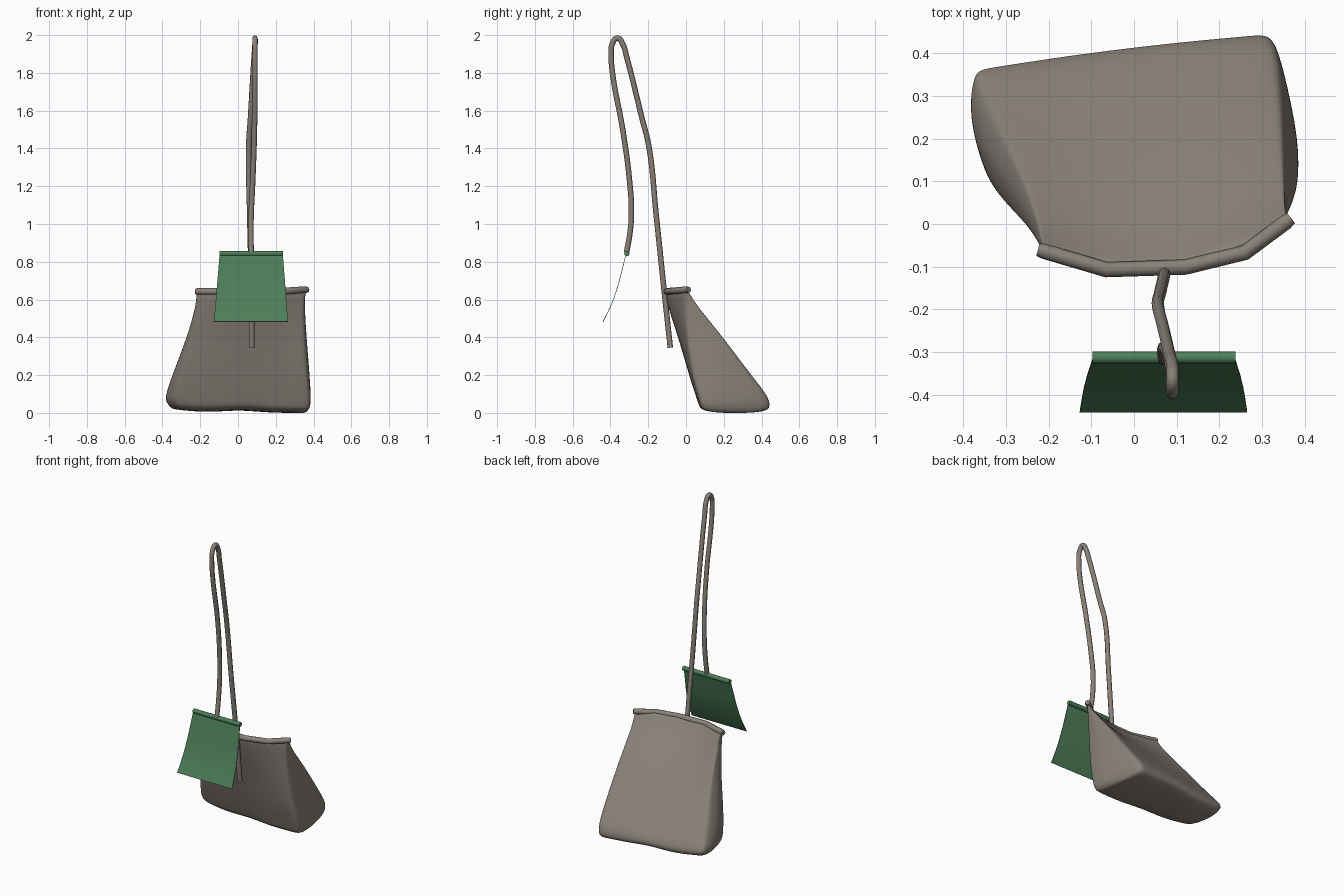
import bpy, bmesh, math
from mathutils import Vector

if "Cube" in bpy.data.objects:
    bpy.data.objects.remove(bpy.data.objects["Cube"])


def material(name, rgb):
    m = bpy.data.materials.new(name)
    m.diffuse_color = (*rgb, 1)
    m.use_nodes = True
    m.node_tree.nodes["Principled BSDF"].inputs["Base Color"].default_value = m.diffuse_color
    return m


paper = material("warm_grey_paper", (0.25, 0.22, 0.19))
green = material("tag_green", (0.075, 0.21, 0.10))


def bm_object(name, bm, mat):
    bmesh.ops.recalc_face_normals(bm, faces=bm.faces)
    me = bpy.data.meshes.new(name)
    bm.to_mesh(me)
    bm.free()
    ob = bpy.data.objects.new(name, me)
    bpy.context.collection.objects.link(ob)
    me.materials.append(mat)
    for p in me.polygons:
        p.use_smooth = True
    return ob


def tube(name, pts, radius, mat, smooth_path=False, end_scale=1):
    cu = bpy.data.curves.new(name, 'CURVE')
    cu.dimensions = '3D'
    cu.bevel_depth = radius
    cu.bevel_resolution = 2
    cu.use_fill_caps = True
    if smooth_path:
        sp = cu.splines.new('BEZIER')
        sp.bezier_points.add(len(pts) - 1)
        for bp, p in zip(sp.bezier_points, pts):
            bp.co = p
            bp.handle_left_type = bp.handle_right_type = 'AUTO'
        sp.resolution_u = 6
    else:
        sp = cu.splines.new('POLY')
        sp.points.add(len(pts) - 1)
        for sp_p, p in zip(sp.points, pts):
            sp_p.co = (*p, 1)
        sp.points[0].radius = sp.points[-1].radius = end_scale
        sp.use_smooth = True
    ob = bpy.data.objects.new(name, cu)
    bpy.context.collection.objects.link(ob)
    cu.materials.append(mat)
    return ob


# Bag: lofted rings, each from four corners, two side points and a bow
# z, front-left, front-right, right mid, back-right, back-left, left mid, front bow, back bow
LEVELS = [
    (-.002, (-.31, .125), (.350, .095), (.365, .22), (.312, .430), (-.340, .340), (-.360, .25), -.02, .005),
    (0.035, (-.338, .105), (.374, .080), (.388, .20), (.322, .450), (-.367, .368), (-.387, .26), -.025, .008),
    (0.090, (-.335, .09), (.374, .065), (.389, .19), (.330, .438), (-.368, .352), (-.390, .245), -.026, .01),
    (0.200, (-.307, .05), (.366, .03), (.384, .17), (.341, .348), (-.330, .268), (-.354, .16), -.025, .00),
    (0.420, (-.245, -.01), (.350, .0), (.364, .09), (.347, .188), (-.255, .113), (-.264, .05), -.045, -.03),
    (0.590, (-.215, -.06), (.345, -.01), (.352, .015), (.350, .042), (-.215, -.020), (-.218, -.041), -.073, -.065),
    (0.650, (-.218, -.068), (.354, -.008), (.360, .004), (.360, .016), (-.218, -.050), (-.221, -.058), -.078, -.078),
]
STEPS = (0, .06, .28, .5, .72, .94, 1)
N = len(STEPS)


def lift(x, low):
    return low * (0.018 * math.exp(-(x / 0.1) ** 2) + max(0, -x - 0.2) * 0.15)


def row(a, b, z, bow, low):
    out = []
    for s in STEPS:
        x, y = Vector(a).lerp(Vector(b), s)
        out.append((x, y + bow * (1 - (2 * s - 1) ** 2), z + lift(x, low)))
    return out


def side(a, m, b, z, low):
    a, m, b = Vector(a), Vector(m), Vector(b)
    out = []
    for s in (.12, .5, .88):
        p = a * (2 * (s - .5) * (s - 1)) + m * (4 * s * (1 - s)) + b * (2 * s * (s - .5))
        out.append((p.x, p.y, z + lift(p.x, low)))
    return out


bm = bmesh.new()
rings = []
for z, fl, fr, rm, br, bl, lm, fb, bb in LEVELS:
    low = 1 if z < 0.08 else 0
    pts = (row(fl, fr, z, fb, low) + side(fr, rm, br, z, low)
           + row(br, bl, z, bb, low) + side(bl, lm, fl, z, low))
    rings.append([bm.verts.new(p) for p in pts])
M = len(rings[0])
for lo, hi in zip(rings, rings[1:]):
    for i in range(M):
        j = (i + 1) % M
        bm.faces.new((lo[i], lo[j], hi[j], hi[i]))
# bottom and top closures
for r in (rings[0], rings[-1]):
    last = 2 * N + 2
    for i in range(N - 1):
        bm.faces.new((r[i], r[i + 1], r[last - i - 1], r[last - i]))
    bm.faces.new(r[N - 1:N + 4])
    bm.faces.new(r[last:] + [r[0]])
bag = bm_object("bag_body", bm, paper)
sub = bag.modifiers.new("smooth", 'SUBSURF')
sub.levels = sub.render_levels = 2

# Folded rim along the top of the bag
tube("bag_rim", [(-.225, -.060, .643), (-.21, -.064, .643), (-.065, -.107, .643), (.12, -.101, .643),
                 (.26, -.067, .646), (.355, .004, .652), (.368, .014, .652)], 0.018, paper, end_scale=.85)

# Looped string
tube("string", [(.073, -.083, .345), (.071, -.116, .65), (.062, -.158, 1.05), (.057, -.198, 1.42),
                (.066, -.233, 1.56), (.085, -.313, 1.88), (.09, -.334, 1.95), (.09, -.362, 1.984),
                (.09, -.390, 1.955), (.09, -.396, 1.89), (.09, -.388, 1.79), (.087, -.335, 1.5),
                (.078, -.299, 1.23), (.07, -.289, 1.06), (.068, -.297, .95), (.07, -.315, .85)],
     0.0145, paper, True)

# Tag: rolled top bar and a thin curved sheet widening downwards
tube("tag_bar", [(-.097, -.313, .843), (.238, -.313, .843)], 0.0145, green)
bm = bmesh.new()
path = [(-.318, .84), (-.334, .775), (-.355, .69), (-.382, .605), (-.41, .54), (-.44, .482)]
prev = None
for y, z in path:
    t = (.845 - z) / .36
    pair = [bm.verts.new((-.097 - .03 * t, y, z)), bm.verts.new((.237 + .028 * t, y, z))]
    if prev:
        bm.faces.new((prev[0], pair[0], pair[1], prev[1]))
    prev = pair
sheet = bm_object("tag_sheet", bm, green)
sol = sheet.modifiers.new("thickness", 'SOLIDIFY')
sol.thickness = 0.003
sol.offset = 0
split = sheet.modifiers.new("crisp_edges", 'EDGE_SPLIT')
split.split_angle = math.radians(30)
